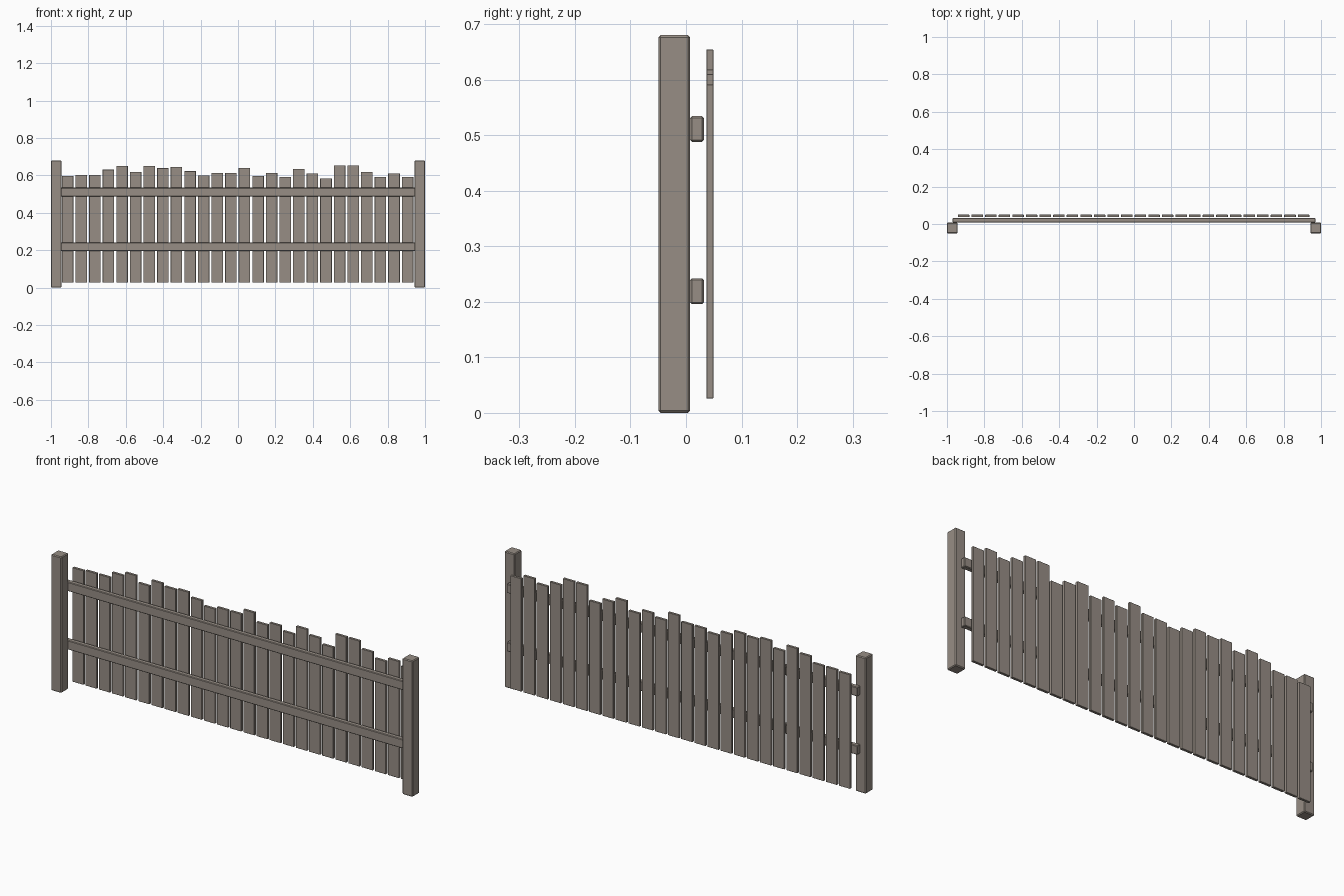
import bpy, bmesh

if "Cube" in bpy.data.objects:
    bpy.data.objects.remove(bpy.data.objects["Cube"])

wood = bpy.data.materials.new("weathered_wood")
wood.diffuse_color = (0.31, 0.27, 0.235, 1)
wood.use_nodes = True
wood.node_tree.nodes["Principled BSDF"].inputs["Base Color"].default_value = wood.diffuse_color


def box(name, x, y, z, bevel):
    """Box from (min, max) ranges with small chamfered edges."""
    bm = bmesh.new()
    bmesh.ops.create_cube(bm, size=1)
    for v in bm.verts:
        v.co = [r[0] if c < 0 else r[1] for c, r in zip(v.co, (x, y, z))]
    if bevel:
        bmesh.ops.bevel(bm, geom=bm.edges[:], offset=bevel, segments=1,
                        affect='EDGES', profile=0.5)
    me = bpy.data.meshes.new(name)
    bm.to_mesh(me)
    bm.free()
    me.materials.append(wood)
    ob = bpy.data.objects.new(name, me)
    bpy.context.collection.objects.link(ob)
    return ob


# End posts
box("left_post", (-1, -0.943), (-0.0495, 0.0075), (0, 0.68), 0.004)
box("right_post", (0.943, 1), (-0.0495, 0.0075), (0, 0.68), 0.004)

# Horizontal rails behind the posts
for name, z in (("lower_rail", 0.196), ("upper_rail", 0.488)):
    box(name, (-0.97, 0.97), (0.0075, 0.032), (z, z + 0.046), 0.003)

# Uneven vertical planks behind the rails
tops = [0.597, 0.602, 0.602, 0.631, 0.650, 0.618, 0.650, 0.639, 0.645,
        0.623, 0.600, 0.613, 0.613, 0.640, 0.597, 0.613, 0.591, 0.634,
        0.610, 0.583, 0.654, 0.654, 0.618, 0.591, 0.610, 0.591]
pitch = 0.0727
for i, top in enumerate(tops):
    cx = (i - (len(tops) - 1) / 2) * pitch - 0.002
    box(f"plank_{i + 1:02d}", (cx - 0.0308, cx + 0.0308),
        (0.0365, 0.0495), (0.026, top), 0.001)
